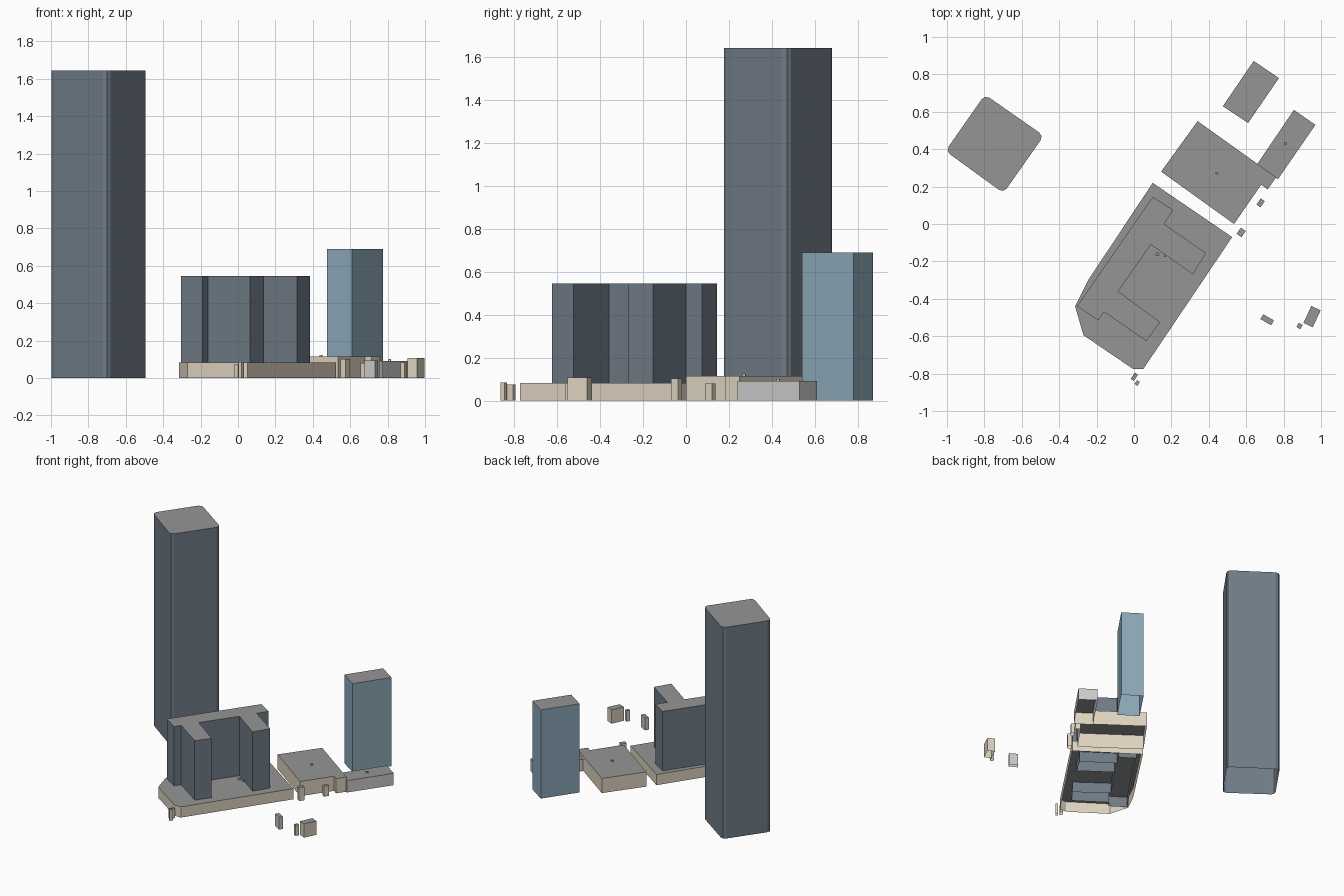
import bpy, bmesh
from math import radians, cos, sin

if "Cube" in bpy.data.objects:
    bpy.data.objects.remove(bpy.data.objects["Cube"])


def material(name, r, g, b):
    m = bpy.data.materials.new(name)
    m.diffuse_color = (r, g, b, 1)
    m.use_nodes = True
    m.node_tree.nodes["Principled BSDF"].inputs["Base Color"].default_value = m.diffuse_color
    return m


ROOF = material("roof_grey", 0.30, 0.30, 0.30)
SLATE = material("slate_glass", 0.16, 0.20, 0.24)
BLUE = material("blue_glass", 0.26, 0.39, 0.48)
STONE = material("beige_stone", 0.74, 0.66, 0.53)
PALE = material("pale_concrete", 0.65, 0.65, 0.63)


def building(name, outline, top, wall, base=0.0, rounding=0.0):
    """Open-bottomed prism: footprint raised to a roof, with coloured walls."""
    bm = bmesh.new()
    floor = bm.faces.new([bm.verts.new((x, y, base)) for x, y in outline])
    floor.normal_update()
    if floor.normal.z < 0:
        floor.normal_flip()
    if rounding:
        bmesh.ops.bevel(bm, geom=list(floor.verts), offset=rounding,
                        segments=2, profile=0.5, affect='VERTICES')
    out = bmesh.ops.extrude_face_region(bm, geom=list(bm.faces), use_keep_orig=False)
    for v in out["geom"]:
        if isinstance(v, bmesh.types.BMVert):
            v.co.z = top
    # drop the ground face if the extrusion kept it
    ground = [f for f in bm.faces if all(abs(v.co.z - base) < 1e-6 for v in f.verts)]
    if ground:
        bmesh.ops.delete(bm, geom=ground, context='FACES_ONLY')
    bmesh.ops.recalc_face_normals(bm, faces=list(bm.faces))
    bm.normal_update()
    roof = [f for f in bm.faces if all(abs(v.co.z - top) < 1e-6 for v in f.verts)]
    if roof[0].normal.z < 0:
        bmesh.ops.reverse_faces(bm, faces=list(bm.faces))
    for f in roof:
        f.material_index = 1
    me = bpy.data.meshes.new(name)
    bm.to_mesh(me)
    bm.free()
    me.materials.append(wall)
    me.materials.append(ROOF)
    ob = bpy.data.objects.new(name, me)
    bpy.context.collection.objects.link(ob)
    return ob


def rect(cx, cy, w, d, angle):
    c, s = cos(radians(angle)), sin(radians(angle))
    return [(cx + c * x - s * y, cy + s * x + c * y)
            for x, y in ((-w/2, -d/2), (w/2, -d/2), (w/2, d/2), (-w/2, d/2))]


# Tall towers
building("tall_tower", [(-1.008, 0.39), (-0.698, 0.165), (-0.482, 0.472), (-0.797, 0.692)],
         1.645, SLATE, rounding=0.03)
building("blue_tower", [(0.475, 0.63), (0.61, 0.54), (0.775, 0.78), (0.64, 0.872)],
         0.69, BLUE)

# Podium with the two-winged block rising through it
building("podium", [(0.10, 0.22), (-0.245, -0.30), (-0.315, -0.44), (-0.27, -0.595),
                    (-0.005, -0.775), (0.05, -0.775), (0.525, -0.07)], 0.083, STONE)
building("winged_block", [(0.10, 0.145), (-0.305, -0.44), (-0.19, -0.515), (-0.16, -0.47),
                          (0.065, -0.625), (0.14, -0.525), (-0.085, -0.36), (0.09, -0.11),
                          (0.315, -0.27), (0.385, -0.155), (0.16, 0.0), (0.21, 0.075)],
         0.545, SLATE)

# Low buildings
building("low_hall", [(0.34, 0.55), (0.145, 0.28), (0.535, 0.0), (0.68, 0.21),
                      (0.715, 0.185), (0.76, 0.25)], 0.114, STONE)
building("low_annex", [(0.855, 0.61), (0.655, 0.315), (0.77, 0.24), (0.97, 0.53)],
         0.092, PALE)

# Kiosks on the plaza: centre, size, turn, height
kiosks = [(0.677, 0.113, 0.026, 0.04, -35, 0.080, STONE),
          (0.573, -0.045, 0.032, 0.04, -35, 0.103, STONE),
          (0.712, -0.512, 0.066, 0.03, -30, 0.095, PALE),
          (0.952, -0.495, 0.055, 0.10, -25, 0.107, STONE),
          (0.885, -0.545, 0.024, 0.026, -30, 0.083, STONE),
          (0.002, -0.817, 0.02, 0.04, -35, 0.075, STONE),
          (0.017, -0.850, 0.018, 0.024, -35, 0.085, STONE)]
for i, (x, y, w, d, a, h, m) in enumerate(kiosks):
    building(f"kiosk_{i + 1}", rect(x, y, w, d, a), h, m)

# Small roof vents: centre, size, base, top
vents = [(0.443, 0.272, 0.013, 0.114, 0.124), (0.810, 0.430, 0.014, 0.092, 0.102),
         (0.125, -0.162, 0.018, 0.083, 0.092), (0.165, -0.170, 0.012, 0.083, 0.092)]
for i, (x, y, s, z0, z1) in enumerate(vents):
    building(f"roof_vent_{i + 1}", rect(x, y, s, s, -10), z1, STONE, base=z0)
